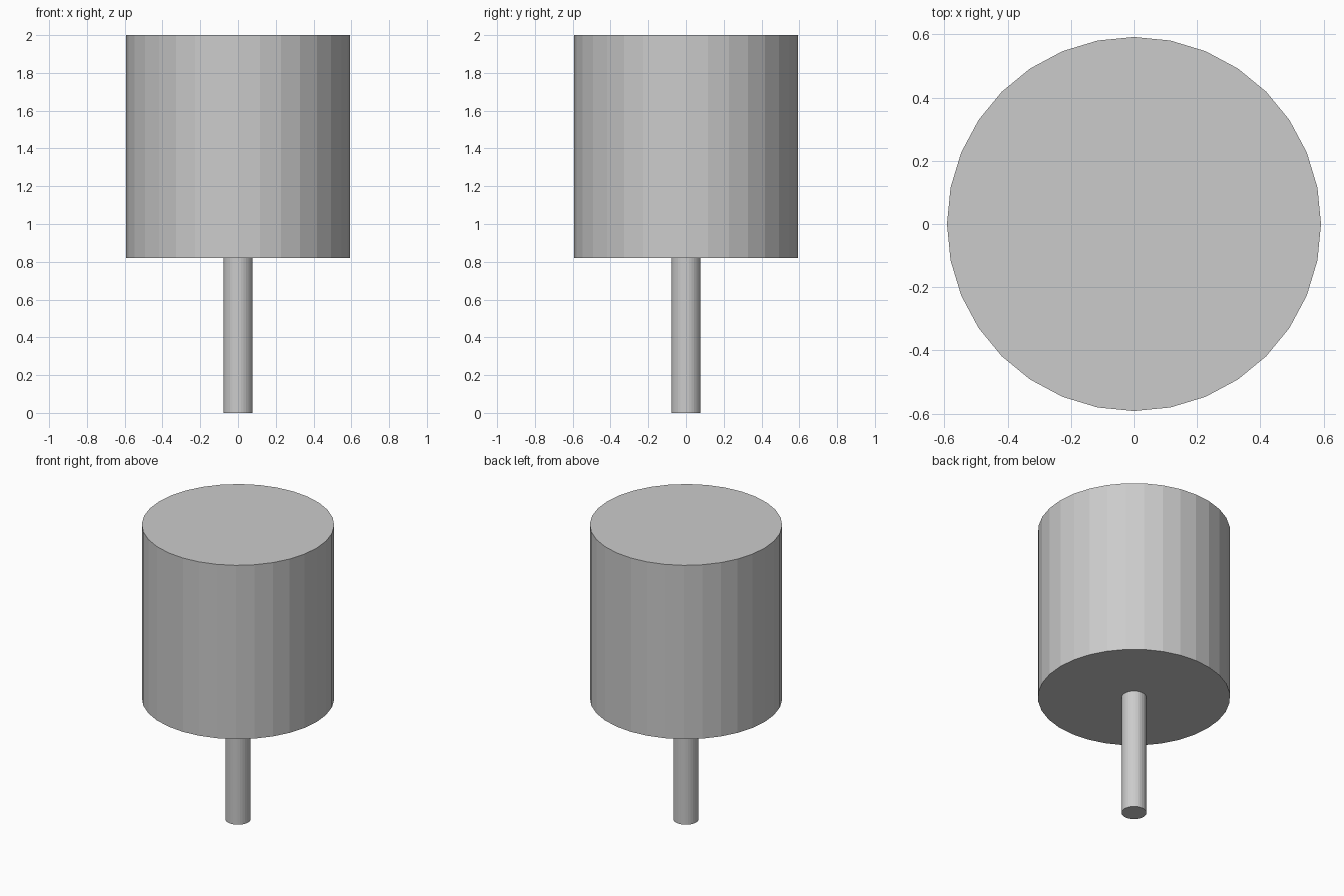
import bpy

if "Cube" in bpy.data.objects:
    bpy.data.objects.remove(bpy.data.objects["Cube"])


def cylinder(name, radius, z_bottom, z_top):
    """Flat-shaded 32-sided upright cylinder on the z axis."""
    bpy.ops.mesh.primitive_cylinder_add(
        vertices=32, radius=radius, depth=z_top - z_bottom,
        location=(0, 0, (z_bottom + z_top) / 2))
    obj = bpy.context.object
    obj.name = name
    return obj


# Thin stem standing on the ground
cylinder("stem", 0.078, 0.0, 0.82)

# Wide drum on top of the stem
cylinder("head", 0.592, 0.82, 2.0)
